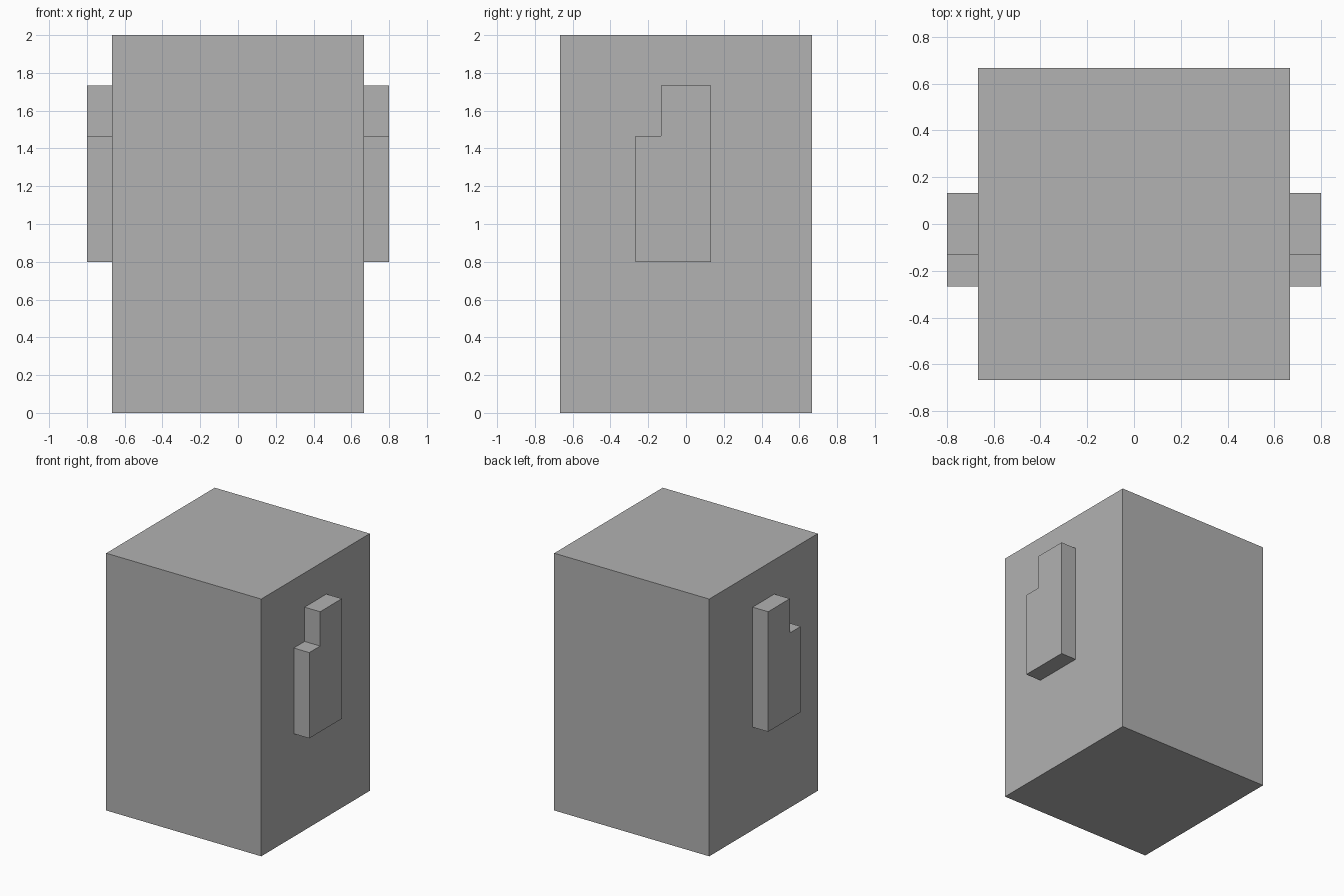
import bpy
import bmesh

cube = bpy.data.objects.get("Cube")
if cube:
    bpy.data.objects.remove(cube, do_unlink=True)

U = 2 / 15  # module that all dimensions are multiples of

# Single flat colour
grey = bpy.data.materials.new("light_grey")
grey.use_nodes = True
colour = (0.445, 0.445, 0.445, 1)
grey.diffuse_color = colour
grey.node_tree.nodes["Principled BSDF"].inputs["Base Color"].default_value = colour


def extrude_profile(name, profile, x0, x1):
    """Extrude a (y, z) outline, given in modules, from x0 to x1."""
    bm = bmesh.new()
    face = bm.faces.new([bm.verts.new((x0 * U, y * U, z * U)) for y, z in profile])
    result = bmesh.ops.extrude_face_region(bm, geom=[face])
    verts = [v for v in result["geom"] if isinstance(v, bmesh.types.BMVert)]
    bmesh.ops.translate(bm, verts=verts, vec=((x1 - x0) * U, 0, 0))
    bmesh.ops.recalc_face_normals(bm, faces=bm.faces[:])
    mesh = bpy.data.meshes.new(name)
    bm.to_mesh(mesh)
    bm.free()
    mesh.materials.append(grey)
    obj = bpy.data.objects.new(name, mesh)
    bpy.context.collection.objects.link(obj)
    return obj


# Main block
extrude_profile("body", [(-5, 0), (5, 0), (5, 15), (-5, 15)], -5, 5)

# Stepped plates on both sides
step = [(-2, 6), (1, 6), (1, 13), (-1, 13), (-1, 11), (-2, 11)]
for name, side in (("left_side_plate", 1), ("right_side_plate", -1)):
    extrude_profile(name, step, 5 * side, 6 * side)
